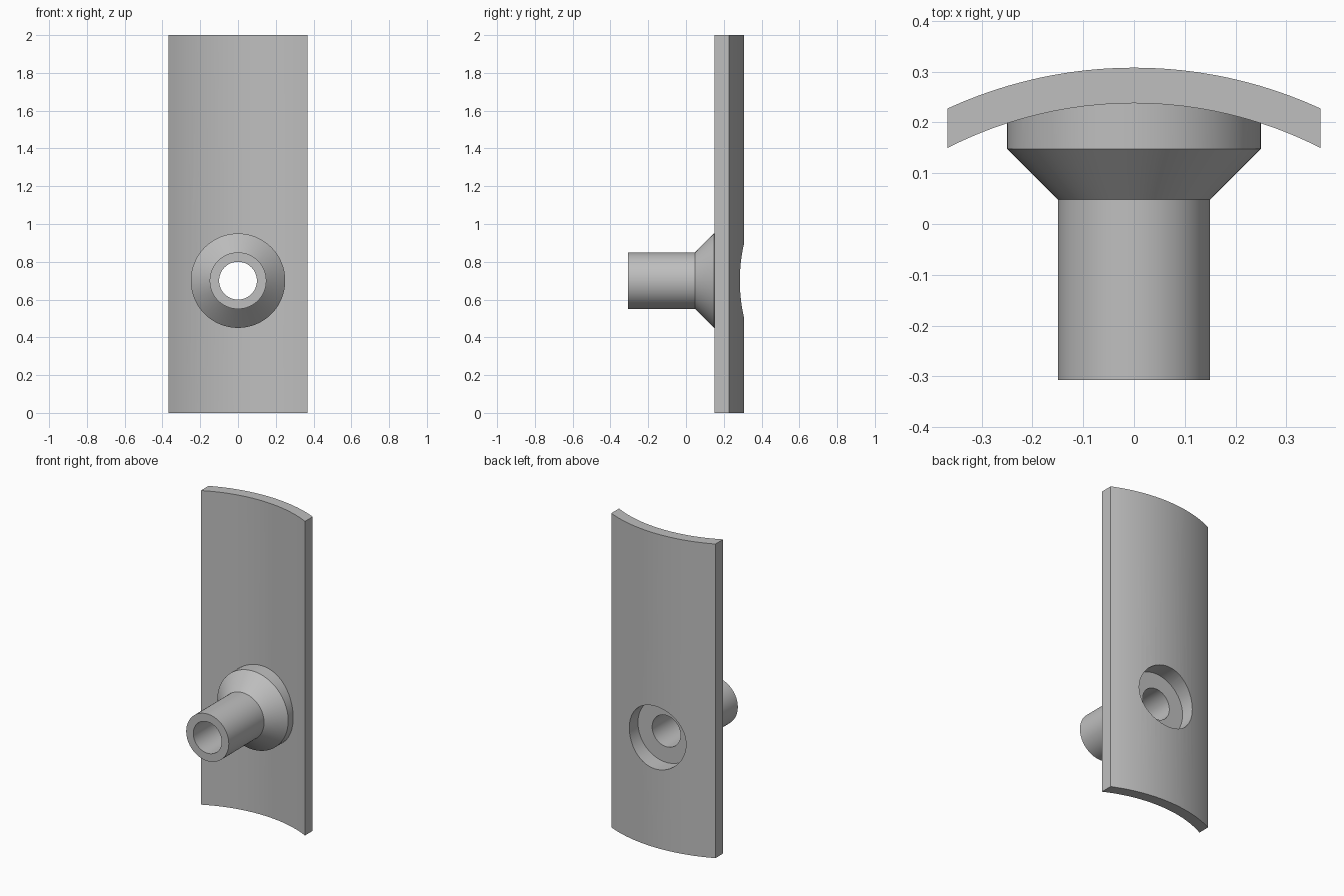
import bpy, bmesh
from math import sin, cos, pi, asin, radians

cube = bpy.data.objects.get("Cube")
if cube:
    bpy.data.objects.remove(cube, do_unlink=True)

grey = bpy.data.materials.new("plain grey")
grey.use_nodes = True
colour = (0.52, 0.52, 0.52, 1)
grey.diffuse_color = colour
grey.node_tree.nodes["Principled BSDF"].inputs["Base Color"].default_value = colour

HOLE_Z = 0.7
HALF_WIDTH = 0.367
ARC_Y = -0.572   # centre of the plate's curvature


def make_object(name, bm):
    bmesh.ops.recalc_face_normals(bm, faces=bm.faces)
    mesh = bpy.data.meshes.new(name)
    bm.to_mesh(mesh)
    bm.free()
    mesh.materials.append(grey)
    obj = bpy.data.objects.new(name, mesh)
    bpy.context.collection.objects.link(obj)
    return obj


def arc(radius, steps=24):
    end = asin(HALF_WIDTH / radius)
    angles = [end * (2 * i / steps - 1) for i in range(steps + 1)]
    return [(radius * sin(a), ARC_Y + radius * cos(a), 0) for a in angles]


def turned(name, profile, sides=64):
    """Solid turned about the hole axis; profile is (radius, y) from front to back."""
    bm = bmesh.new()
    rings = [[bm.verts.new((r * cos(2 * pi * i / sides), y, HOLE_Z + r * sin(2 * pi * i / sides)))
              for i in range(sides)] for r, y in profile]
    for a, b in zip(rings, rings[1:]):
        for i in range(sides):
            j = (i + 1) % sides
            bm.faces.new((a[i], a[j], b[j], b[i]))
    bm.faces.new(rings[0])
    bm.faces.new(rings[-1])
    return make_object(name, bm)


def combine(target, other, operation):
    mod = target.modifiers.new(operation.title(), "BOOLEAN")
    mod.operation = operation
    mod.solver = "EXACT"
    mod.object = other
    bpy.context.view_layer.objects.active = target
    bpy.ops.object.modifier_apply(modifier=mod.name)
    bpy.data.objects.remove(other, do_unlink=True)


# Curved plate
bm = bmesh.new()
base = bm.faces.new([bm.verts.new(p) for p in arc(0.88) + arc(0.81)[::-1]])
top = bmesh.ops.extrude_face_region(bm, geom=[base])["geom"]
bmesh.ops.translate(bm, vec=(0, 0, 2), verts=[v for v in top if isinstance(v, bmesh.types.BMVert)])
if not base.is_valid or base not in bm.faces[:]:
    bmesh.ops.holes_fill(bm, edges=bm.edges)
plate = make_object("curved_plate_with_spout", bm)

# Flanged spout, ending inside the plate
spout = turned("spout", [(0.15, -0.307), (0.15, 0.048), (0.25, 0.148), (0.25, 0.25)])
combine(plate, spout, "UNION")

# Through bore and the wider recess behind it
bore = turned("bore", [(0.1, -0.5), (0.1, 0.198), (0.2, 0.198), (0.2, 0.5)])
combine(plate, bore, "DIFFERENCE")

# Smooth curves, sharp rims
bpy.ops.object.select_all(action="DESELECT")
plate.select_set(True)
bpy.context.view_layer.objects.active = plate
bpy.ops.object.shade_smooth_by_angle(angle=radians(30))
